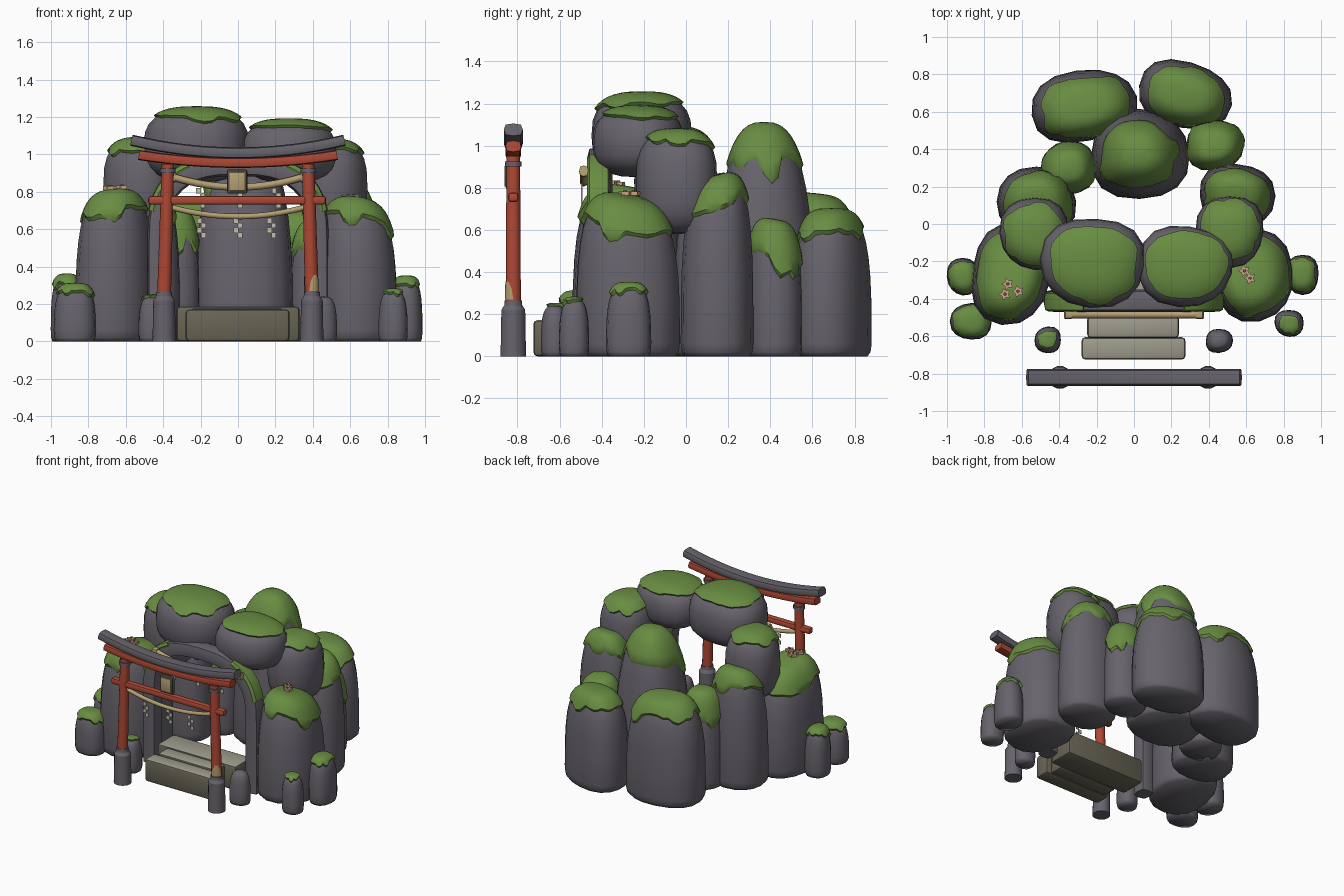
import bpy, bmesh, math, random
from mathutils import Vector

random.seed(4)
if "Cube" in bpy.data.objects:
    bpy.data.objects.remove(bpy.data.objects["Cube"])


def material(name, rgb):
    m = bpy.data.materials.new(name)
    m.use_nodes = True
    col = (*rgb, 1)
    m.diffuse_color = col
    bsdf = next(n for n in m.node_tree.nodes if n.type == "BSDF_PRINCIPLED")
    bsdf.inputs["Base Color"].default_value = col
    bsdf.inputs["Roughness"].default_value = 0.9
    return m


ROCK = material("grey rock", (0.135, 0.125, 0.148))
MOSS = material("green moss", (0.14, 0.265, 0.055))
RED = material("red paint", (0.42, 0.065, 0.035))
ROPE = material("straw rope", (0.46, 0.35, 0.17))
STONE = material("pale stone", (0.34, 0.33, 0.26))
STONE_SIDE = material("weathered stone", (0.14, 0.13, 0.09))
PAPER = material("pale paper", (0.55, 0.52, 0.42))
FRAME = material("dark frame", (0.09, 0.08, 0.06))
PETAL = material("peach petal", (0.6, 0.38, 0.24))
HEART = material("mauve flower heart", (0.2, 0.09, 0.16))


def finish(name, bm, mat, angle=50):
    bmesh.ops.remove_doubles(bm, verts=bm.verts, dist=0.0004)
    bmesh.ops.recalc_face_normals(bm, faces=bm.faces)
    me = bpy.data.meshes.new(name)
    bm.to_mesh(me)
    bm.free()
    for p in me.polygons:
        p.use_smooth = True
    me.set_sharp_from_angle(angle=math.radians(angle))
    me.materials.append(mat)
    ob = bpy.data.objects.new(name, me)
    bpy.context.scene.collection.objects.link(ob)
    return ob


def skin(name, rows, mat, wrap=True, caps=False, angle=50):
    """Bridge rows of points into one surface."""
    bm = bmesh.new()
    vs = [[bm.verts.new(p) for p in row] for row in rows]
    n = len(rows[0])
    for r0, r1 in zip(vs, vs[1:]):
        for k in range(n if wrap else n - 1):
            bm.faces.new((r0[k], r0[(k + 1) % n], r1[(k + 1) % n], r1[k]))
    if caps:
        bm.faces.new(vs[0])
        bm.faces.new(vs[-1])
    return finish(name, bm, mat, angle)


def power(v, e):
    return math.copysign(abs(v) ** e, v)


def boulder(name, x, y, rx, ry, base, top, turn=0, e=0.56, cover=0.74, floating=False, slope=(0, 0)):
    """Rounded rock, standing or floating, with a sloping top and a dripping moss cap."""
    zc, h = ((base + top) / 2, (top - base) / 2) if floating else (0, top)
    f1, f2 = random.uniform(0, 6), random.uniform(0, 6)
    ct, st = math.cos(math.radians(turn)), math.sin(math.radians(turn))

    def point(a, th, grow=0.0):
        wob = 1 + 0.025 * math.sin(2 * th + f1) + 0.025 * math.sin(3 * th + f2)
        r = max(math.sin(a), 0) ** e * wob
        px = (rx + grow) * r * power(math.cos(th), 0.87)
        py = (ry + grow) * r * power(math.sin(th), 0.87)
        dx, dy = px * ct - py * st, px * st + py * ct
        up = power(math.cos(a), e)
        return (x + dx, y + dy, zc + (h + grow + slope[0] * dx + slope[1] * dy) * up)

    def ring(a, n):
        return [point(a, math.tau * k / n) for k in range(n)]

    n = 16
    if floating:
        rows = [ring(math.pi * i / 12, n) for i in range(13)]
    else:
        rows = [ring(math.pi / 2 * i / 9, n) for i in range(9)]
        wall = ring(math.pi / 2, n)
        for z, s in ((0.06, 1), (0.02, 0.97), (0, 0.9), (0, 0)):
            rows.append([(x + (p[0] - x) * s, y + (p[1] - y) * s, z) for p in wall])
    skin(name, rows, ROCK, angle=80)
    if not cover:
        return
    # Moss cap: the hem rises and falls in drips, then tucks into the rock
    m = 36
    drips = [0.0] * m
    for k in range(0, m, 4):
        size = random.uniform(-0.08, 0.2)
        j = k + random.choice((0, 1))
        for d, s in ((-1, 0.7), (0, 1), (1, 0.8)):
            drips[(j + d) % m] = size * s
    lim = [cover + d + 0.07 * math.sin(math.tau * k / m + f1) for k, d in enumerate(drips)]
    rows = [[point(lim[k] * i / 7, math.tau * k / m, 0.013) for k in range(m)] for i in range(8)]
    rows.append([point(lim[k] + 0.03, math.tau * k / m, -0.015) for k in range(m)])
    skin(name + "_moss", rows, MOSS)


def sweep(name, path, y, thick, depth, mat, sides=8, q=0.4):
    """Sweep a rounded section along a path of (x, z) points."""
    rows = []
    for i, p in enumerate(path):
        a, b = path[max(i - 1, 0)], path[min(i + 1, len(path) - 1)]
        t = (Vector(b) - Vector(a)).normalized()
        row = []
        for k in range(sides):
            c = math.tau * k / sides
            u, v = thick * power(math.cos(c), q), depth * power(math.sin(c), q)
            row.append((p[0] - t.y * u, y + v, p[1] + t.x * u))
        rows.append(row)
    return skin(name, rows, mat, caps=True)


def rod(name, x0, x1, y, z0, z1, r0, r1, mat, sides=14):
    rows = [[(x + r * math.cos(math.tau * k / sides), y + r * math.sin(math.tau * k / sides), z)
             for k in range(sides)] for x, z, r in ((x0, z0, r0), (x1, z1, r1))]
    return skin(name, rows, mat, caps=True)


def box(name, lo, hi, mat, bevel=0.0):
    bm = bmesh.new()
    bmesh.ops.create_cube(bm, size=1)
    for v in bm.verts:
        v.co = [l + (c + 0.5) * (h - l) for l, h, c in zip(lo, hi, v.co)]
    if bevel:
        bmesh.ops.bevel(bm, geom=list(bm.edges), offset=bevel, segments=2, affect="EDGES", profile=0.5)
    return finish(name, bm, mat, 35)


def step(name, lo, hi):
    """Stone block with a worn pale tread and darker sides."""
    ob = box(name, lo, hi, STONE, 0.02)
    ob.data.materials.append(STONE_SIDE)
    for p in ob.data.polygons:
        p.material_index = 0 if p.normal.z > 0.5 else 1


def sag(half, mid, rise, n=16):
    return [(half * s, mid + rise * s * s) for s in (2 * i / n - 1 for i in range(n + 1))]


# Rock ring
boulder("left_front_rock", 0.63, -0.27, 0.215, 0.255, 0, 0.75, 10, slope=(-0.12, -0.2))
boulder("right_front_rock", -0.66, -0.27, 0.215, 0.265, 0, 0.79, -10, slope=(0.1, -0.2))
boulder("left_middle_rock", 0.55, 0.15, 0.2, 0.175, 0, 0.85, slope=(0, 0.25))
boulder("right_middle_rock", -0.52, 0.12, 0.21, 0.185, 0, 0.85, slope=(0, 0.2))
boulder("left_inner_rock", 0.43, 0.42, 0.155, 0.135, 0, 0.64, cover=0.95, slope=(0, -0.15))
boulder("right_inner_rock", -0.35, 0.30, 0.15, 0.14, 0, 0.71, cover=0.95)
boulder("centre_back_rock", 0.03, 0.37, 0.27, 0.235, 0, 1.10, e=0.74, cover=0.68)
boulder("left_back_rock", 0.27, 0.69, 0.25, 0.18, 0, 0.69, -12, cover=0.68)
boulder("right_back_rock", -0.27, 0.63, 0.28, 0.195, 0, 0.76, 10, cover=0.68, slope=(0, -0.12))

# Boulders resting on the ring and over the entrance
boulder("left_upper_boulder", 0.51, -0.04, 0.185, 0.19, 0.58, 1.07, 0, 0.7, 0.8, True)
boulder("right_upper_boulder", -0.53, -0.05, 0.185, 0.195, 0.58, 1.08, 0, 0.7, 0.8, True)
boulder("left_roof_boulder", 0.27, -0.225, 0.25, 0.22, 0.85, 1.18, -8, 0.74, 0.82, True)
boulder("right_roof_boulder", -0.22, -0.205, 0.275, 0.245, 0.85, 1.245, -4, 0.74, 0.82, True)

# Small stones
for i, (x, y, rx, ry, top, cover) in enumerate((
        (-0.915, -0.28, 0.085, 0.1, 0.35, 0.62), (-0.87, -0.52, 0.11, 0.1, 0.30, 0.7),
        (0.90, -0.27, 0.09, 0.105, 0.34, 0.62), (0.83, -0.53, 0.078, 0.072, 0.27, 0.36),
        (-0.46, -0.62, 0.072, 0.07, 0.24, 0.36), (0.455, -0.625, 0.072, 0.065, 0.24, 0))):
    boulder("small_stone_%d" % (i + 1), x, y, rx, ry, 0, top, cover=cover)


# Cave arch with moss on both shoulders
def arch_path(rx, rz, a0, a1):
    angles = [math.radians(a0 + (a1 - a0) * i / 20) for i in range(21)]
    return [(rx * power(math.cos(a), 0.75), 0.55 + rz * power(math.sin(a), 0.75)) for a in angles]


sweep("cave_arch", [(0.43, 0)] + arch_path(0.43, 0.39, 0, 180) + [(-0.43, 0)], -0.41, 0.055, 0.06, ROCK, q=0.6)
for side, a in (("left", 14), ("right", 118)):
    sweep(side + "_arch_moss", arch_path(0.465, 0.425, a, a + 48), -0.415, 0.026, 0.054, MOSS, q=0.6)

# Steps
step("lower_step", (-0.28, -0.725, 0), (0.275, -0.605, 0.172))
step("middle_step", (-0.25, -0.61, 0), (0.24, -0.49, 0.18))
step("threshold_slab", (-0.33, -0.50, 0), (0.33, -0.30, 0.187))

# Gate
GY = -0.82
for side, s in (("left", 1), ("right", -1)):
    rod(side + "_gate_footing", s * 0.395, s * 0.395, GY, 0, 0.22, 0.062, 0.058, ROCK)
    rod(side + "_footing_shoulder", s * 0.395, s * 0.395, GY, 0.22, 0.245, 0.058, 0.042, ROCK)
    rod(side + "_footing_collar", s * 0.395, s * 0.395, GY, 0.24, 0.265, 0.044, 0.042, ROCK)
    rod(side + "_gate_post", s * 0.395, s * 0.375, GY, 0.25, 0.95, 0.037, 0.033, RED)
    rod(side + "_post_ring", s * 0.376, s * 0.376, GY, 0.90, 0.925, 0.041, 0.041, ROCK)
box("gate_tie_beam", (-0.48, GY - 0.024, 0.732), (0.47, GY + 0.024, 0.778), RED, 0.014)
sweep("gate_lower_lintel", sag(0.53, 0.955, 0.042), GY, 0.027, 0.037, RED, q=0.6)
sweep("gate_top_lintel", sag(0.57, 1.008, 0.068), GY, 0.03, 0.045, ROCK, q=0.6)

# Worn patch on the left post
rows = []
for z, spread in ((0.27, 0.95), (0.32, 0.75), (0.355, 0.3)):
    angles = [-0.95 + spread * (i / 3 - 1) for i in range(7)]
    rows.append([(0.393 + 0.0395 * math.cos(a), GY + 0.0395 * math.sin(a), z) for a in angles])
skin("worn_post_patch", rows, ROPE, wrap=False)

# Name board, left blank
box("board_frame", (-0.06, -0.856, 0.79), (0.05, -0.825, 0.92), FRAME, 0.012)
box("board_face", (-0.045, -0.861, 0.805), (0.035, -0.853, 0.905), ROPE, 0.003)

# Ropes with folded paper streamers
sweep("gate_rope", sag(0.36, 0.668, 0.05), GY, 0.015, 0.015, ROPE, q=1)
sweep("cave_rope", sag(0.35, 0.825, 0.055), -0.485, 0.019, 0.019, ROPE, q=1)
for side, s in (("left", 1), ("right", -1)):
    sweep(side + "_rope_knot", [(s * 0.335, 0.875), (s * 0.37, 0.88)], -0.485, 0.026, 0.022, ROPE, q=0.7)


def streamer(name, x, y, top):
    for i in range(4):
        cx, z = x + (0.011 if i % 2 else -0.011), top - 0.026 * i
        box("%s_fold_%d" % (name, i + 1), (cx - 0.013, y - 0.003, z - 0.028), (cx + 0.013, y + 0.003, z), PAPER)


for i, x in enumerate((-0.195, 0, 0.18)):
    streamer("gate_streamer_%d" % (i + 1), x, GY - 0.004, 0.66)
for i, x in enumerate((-0.2, 0, 0.205)):
    streamer("cave_streamer_%d" % (i + 1), x, -0.495, 0.82)

# Star flowers on the front rocks
for i, (x, y, z) in enumerate(((-0.675, -0.32, 0.82), (-0.62, -0.36, 0.826), (-0.69, -0.375, 0.823),
                               (0.59, -0.25, 0.775), (0.62, -0.29, 0.775))):
    rows = [[(x + r * math.cos(k * math.pi / 5), y + r * math.sin(k * math.pi / 5), z + dz)
             for k in range(10) for r in (0.033 if k % 2 else 0.019,)] for dz in (-0.012, 0.008)]
    skin("flower_%d" % (i + 1), rows, PETAL, caps=True)
    rod("flower_heart_%d" % (i + 1), x, x, y, z, z + 0.014, 0.01, 0.007, HEART, 8)
